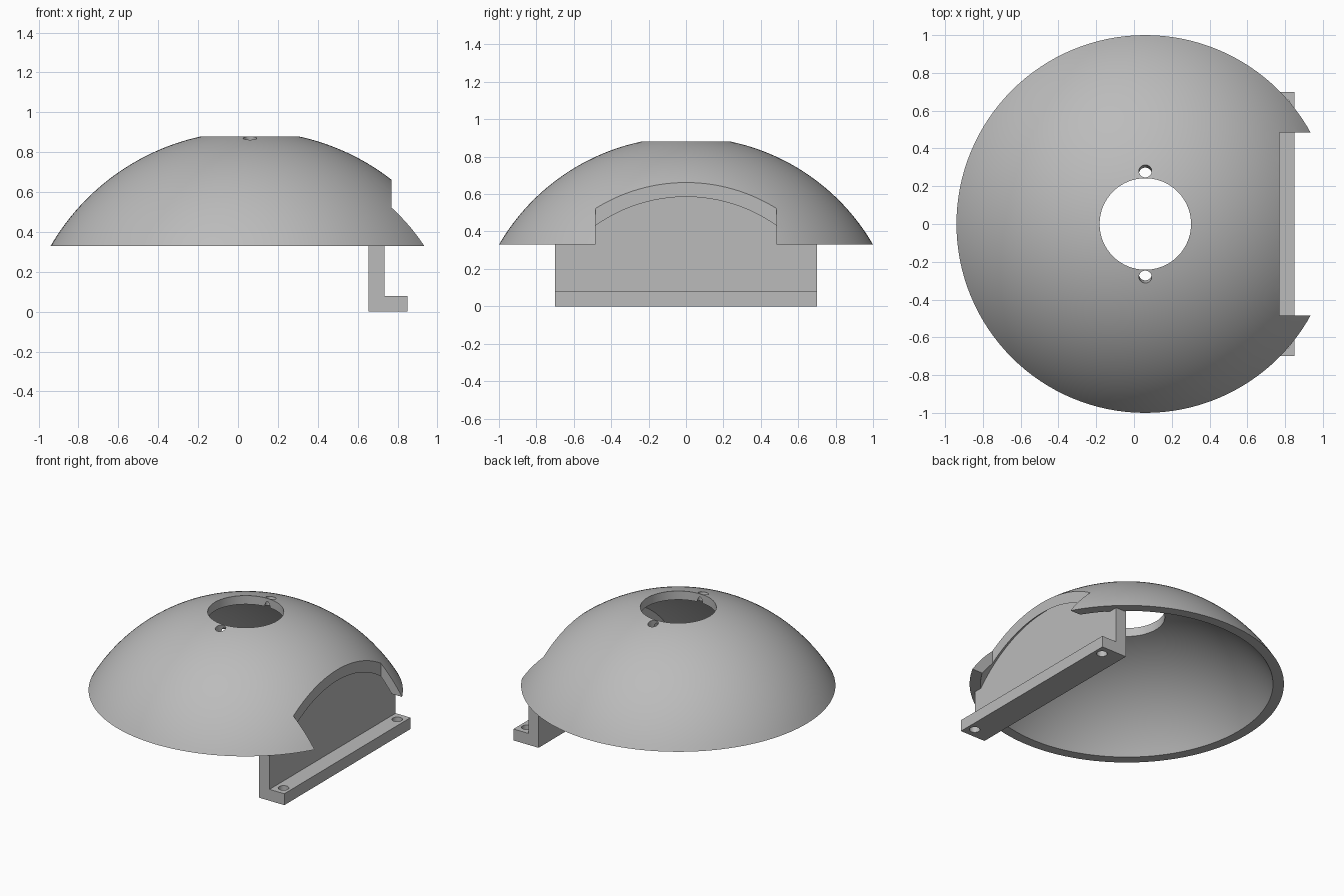
import bpy, bmesh
from math import sqrt, pi, asin, sin, cos, radians
from mathutils import Vector, Matrix

if "Cube" in bpy.data.objects:
    bpy.data.objects.remove(bpy.data.objects["Cube"])

AXIS_X, CENTRE_Z = 0.06, -0.251      # centre of the sphere the shell is cut from
R_OUT, R_IN = 1.1565, 1.097
RIM_Z, BORE = 0.33, 0.242
CENTRE = Vector((AXIS_X, 0, CENTRE_Z))

grey = bpy.data.materials.new("plain grey")
grey.use_nodes = True
colour = (0.5, 0.5, 0.5, 1)
grey.diffuse_color = colour
grey.node_tree.nodes["Principled BSDF"].inputs["Base Color"].default_value = colour


def make(name, bm):
    bmesh.ops.recalc_face_normals(bm, faces=bm.faces)
    mesh = bpy.data.meshes.new(name)
    bm.to_mesh(mesh)
    bm.free()
    mesh.materials.append(grey)
    obj = bpy.data.objects.new(name, mesh)
    bpy.context.collection.objects.link(obj)
    return obj


def box(name, low, high):
    low, high = Vector(low), Vector(high)
    bm = bmesh.new()
    bmesh.ops.create_cube(bm, size=1, matrix=Matrix.Translation((low + high) / 2)
                          @ Matrix.Diagonal((high - low).to_4d()))
    return make(name, bm)


def pin(name, centre, axis, radius, length):
    bm = bmesh.new()
    turn = Vector(axis).to_track_quat("Z", "Y").to_matrix().to_4x4()
    bmesh.ops.create_cone(bm, cap_ends=True, segments=32, radius1=radius, radius2=radius,
                          depth=length, matrix=Matrix.Translation(centre) @ turn)
    return make(name, bm)


def combine(obj, tool, operation):
    mod = obj.modifiers.new("cut", "BOOLEAN")
    mod.operation, mod.object, mod.solver = operation, tool, "EXACT"
    bpy.context.view_layer.objects.active = obj
    bpy.ops.object.modifier_apply(modifier=mod.name)
    bpy.data.objects.remove(tool)


def arc(radius, r_start, r_end, steps=28):
    a, b = asin(r_start / radius), asin(r_end / radius)
    angles = [a + (b - a) * i / steps for i in range(steps + 1)]
    return [(radius * sin(t), radius * cos(t)) for t in angles]


# Dome shell: closed profile turned about its axis
rim_in = sqrt(R_IN ** 2 - (RIM_Z - CENTRE_Z) ** 2)
rim_out = sqrt(R_OUT ** 2 - (RIM_Z - CENTRE_Z) ** 2)
profile = arc(R_OUT, BORE, rim_out) + arc(R_IN, rim_in, BORE)
bm = bmesh.new()
verts = [bm.verts.new(CENTRE + Vector((r, 0, h))) for r, h in profile]
edges = [bm.edges.new((v, verts[i - 1])) for i, v in enumerate(verts)]
bmesh.ops.spin(bm, geom=verts + edges, cent=CENTRE, axis=(0, 0, 1),
               angle=2 * pi, steps=128, use_merge=True)
bmesh.ops.remove_doubles(bm, verts=bm.verts, dist=0.0001)
dome = make("dome_shell", bm)

# Side notch and the two tilted screw holes beside the bore
combine(dome, box("notch_cutter", (0.77, -0.485, 0), (1.3, 0.485, 1.2)), "DIFFERENCE")
for side in (-1, 1):
    axis = Vector((0, side * 0.28, 1.122))
    combine(dome, pin("hole_cutter", CENTRE + axis, axis, 0.034, 0.4), "DIFFERENCE")

# Mounting bracket: L section, its top trimmed to sit inside the shell
bm = bmesh.new()
section = [(0.655, 0), (0.85, 0), (0.85, 0.08), (0.735, 0.08), (0.735, 0.9), (0.655, 0.9)]
face = bm.faces.new([bm.verts.new((x, -0.7, z)) for x, z in section])
ends = bmesh.ops.extrude_face_region(bm, geom=[face])["geom"]
bmesh.ops.translate(bm, vec=(0, 1.4, 0),
                    verts=[v for v in ends if isinstance(v, bmesh.types.BMVert)])
bracket = make("mounting_bracket", bm)
bm = bmesh.new()
bmesh.ops.create_uvsphere(bm, u_segments=128, v_segments=64, radius=1.142,
                          matrix=Matrix.Translation(CENTRE))
combine(bracket, make("trim_ball", bm), "INTERSECT")
for side in (-1, 1):
    combine(bracket, pin("hole_cutter", (0.795, side * 0.63, 0.04), (0, 0, 1), 0.034, 0.3),
            "DIFFERENCE")

# Smooth curved faces, keep edges crisp
for obj in (dome, bracket):
    bpy.ops.object.select_all(action="DESELECT")
    obj.select_set(True)
    bpy.context.view_layer.objects.active = obj
    bpy.ops.object.shade_smooth_by_angle(angle=radians(30))
